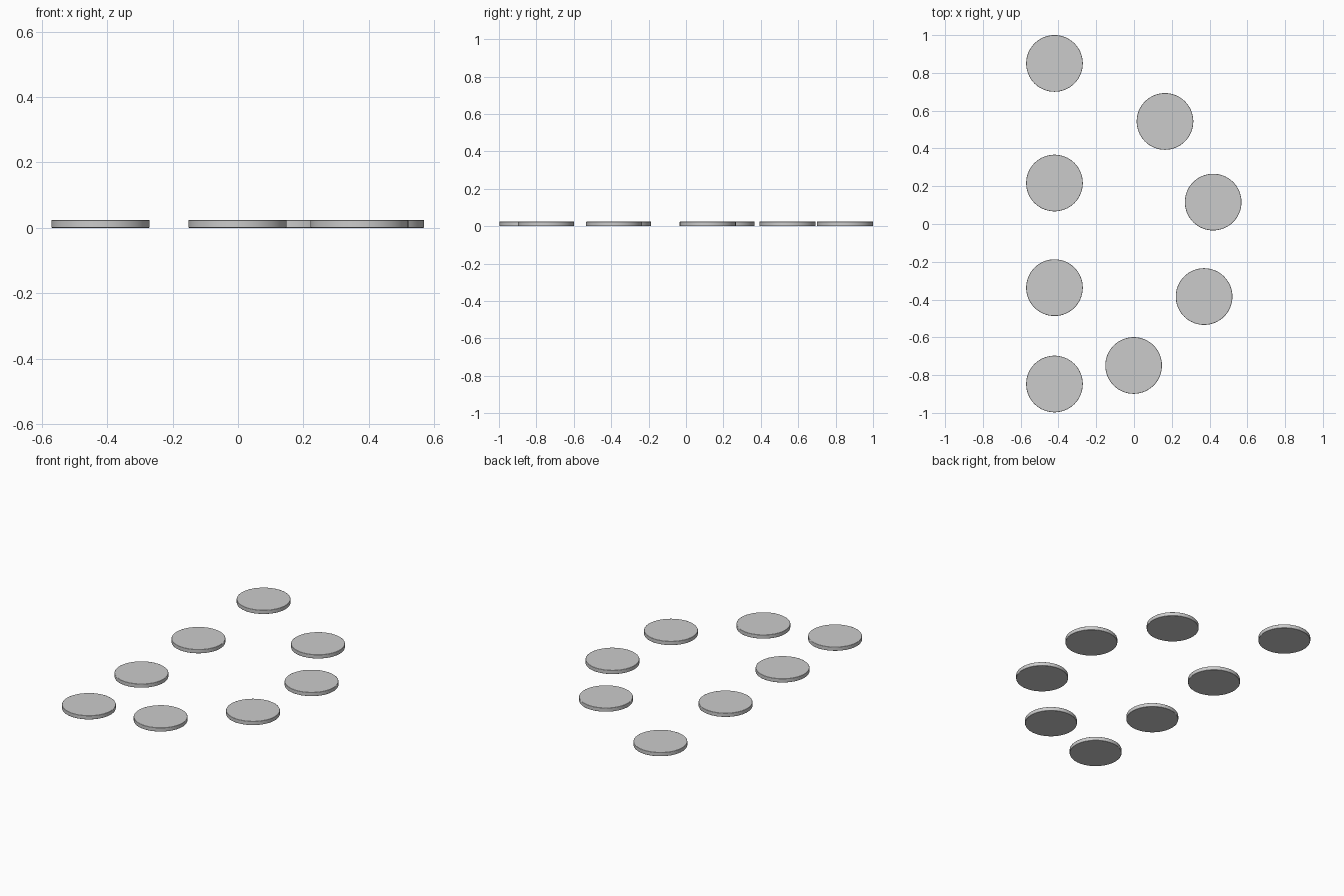
import bpy

if "Cube" in bpy.data.objects:
    bpy.data.objects.remove(bpy.data.objects["Cube"])

RADIUS, HEIGHT = 0.15, 0.024


def disc(name, x, y):
    bpy.ops.mesh.primitive_cylinder_add(
        vertices=64, radius=RADIUS, depth=HEIGHT, location=(x, y, HEIGHT / 2))
    obj = bpy.context.object
    obj.name = name
    # very slight softening of the rim
    bevel = obj.modifiers.new("rim", 'BEVEL')
    bevel.width = 0.002
    bevel.segments = 2
    bevel.limit_method = 'ANGLE'
    bpy.ops.object.shade_smooth_by_angle()


# straight row of discs on the left
for i, y in enumerate((0.85, 0.217, -0.337, -0.847)):
    disc(f"row_disc_{i + 1}", -0.421, y)

# curved row of discs on the right
for i, (x, y) in enumerate(((0.164, 0.543), (0.419, 0.116),
                            (0.371, -0.384), (-0.002, -0.749))):
    disc(f"arc_disc_{i + 1}", x, y)
